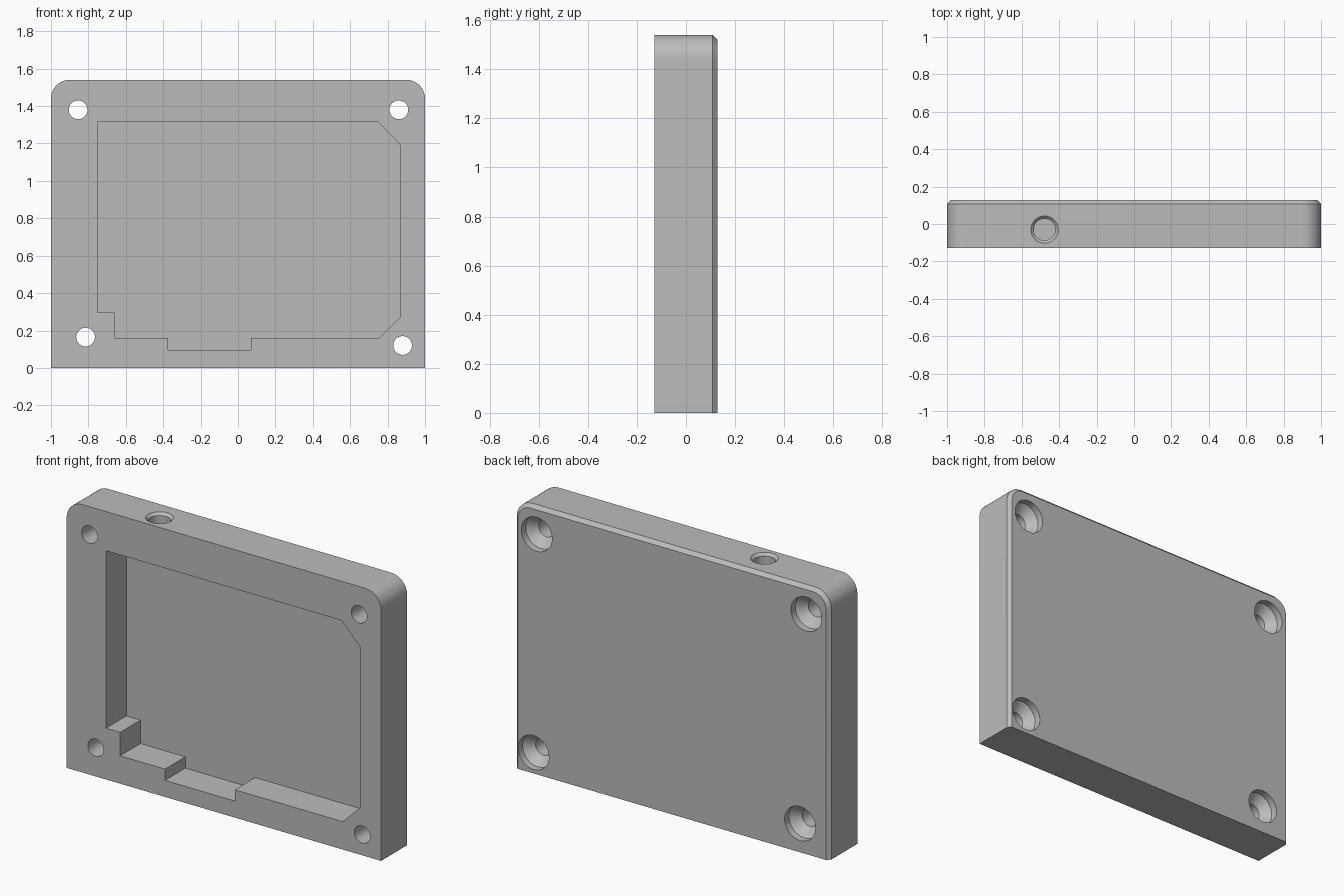
import bpy, bmesh, math
from mathutils import Matrix

if "Cube" in bpy.data.objects:
    bpy.data.objects.remove(bpy.data.objects["Cube"], do_unlink=True)

HALF, HEIGHT, CORNER = 0.128, 1.54, 0.1

grey = bpy.data.materials.new("plain grey")
grey.use_nodes = True
grey.diffuse_color = (0.5, 0.5, 0.5, 1)
grey.node_tree.nodes["Principled BSDF"].inputs["Base Color"].default_value = (0.5, 0.5, 0.5, 1)


def loft(name, rings, matrix=Matrix()):
    """Closed solid through equal-length rings of 3D points."""
    bm = bmesh.new()
    loops = [[bm.verts.new(matrix @ v) for v in map(lambda p: Matrix.Translation(p).translation, ring)]
             for ring in rings]
    for a, b in zip(loops, loops[1:]):
        for i in range(len(a)):
            j = (i + 1) % len(a)
            bm.faces.new((a[i], a[j], b[j], b[i]))
    bm.faces.new(loops[0][::-1])
    bm.faces.new(loops[-1])
    bmesh.ops.recalc_face_normals(bm, faces=bm.faces)
    mesh = bpy.data.meshes.new(name)
    bm.to_mesh(mesh)
    bm.free()
    mesh.materials.append(grey)
    obj = bpy.data.objects.new(name, mesh)
    bpy.context.collection.objects.link(obj)
    return obj


def lathe(name, profile, matrix, sides=48):
    """Turned solid about z from (radius, height) pairs."""
    angles = [2 * math.pi * i / sides for i in range(sides)]
    return loft(name, [[(r * math.cos(a), r * math.sin(a), h) for a in angles]
                       for r, h in profile], matrix)


def outline(y, inset):
    """Plate outline with square bottom and rounded top corners."""
    pts = [(-1 + inset, y, 0), (1 - inset, y, 0)]
    r, steps = CORNER - inset, 12
    for side, start in ((1, 0), (-1, 90)):
        for i in range(steps + 1):
            a = math.radians(start + 90 * i / steps)
            pts.append((side * (1 - CORNER) + r * math.cos(a), y,
                        HEIGHT - CORNER + r * math.sin(a)))
    return pts


def cut(target, cutter):
    cutter.hide_render = True
    mod = target.modifiers.new("cut", "BOOLEAN")
    mod.operation, mod.solver, mod.object = "DIFFERENCE", "EXACT", cutter
    bpy.context.view_layer.objects.active = target
    bpy.ops.object.modifier_apply(modifier=mod.name)
    bpy.data.objects.remove(cutter, do_unlink=True)


# Plate, chamfered round the back on the sides and top
body = loft("case_body", [outline(-HALF, 0), outline(HALF - 0.02, 0), outline(HALF, 0.02)])

# Stepped pocket open to the front
pocket = [(-0.75, 1.315), (0.75, 1.315), (0.865, 1.195), (0.865, 0.27), (0.755, 0.16),
          (0.07, 0.16), (0.07, 0.095), (-0.375, 0.095), (-0.375, 0.16),
          (-0.66, 0.16), (-0.66, 0.295), (-0.75, 0.295)]
cut(body, loft("pocket_cutter", [[(x, y, z) for x, z in pocket] for y in (-0.3, 0.057)]))

# Countersunk screw holes, heads at the back
screw = [(0.05, -0.3), (0.05, HALF - 0.09), (0.098, HALF - 0.04), (0.098, 0.3)]
for x, z in ((-0.855, 1.38), (0.86, 1.38), (-0.815, 0.165), (0.88, 0.12)):
    to_back = Matrix.Translation((x, 0, z)) @ Matrix.Rotation(-math.pi / 2, 4, "X")
    cut(body, lathe("screw_cutter", screw, to_back))

# Chamfered port through the top wall into the pocket
port = [(0.058, 1.2), (0.058, HEIGHT - 0.015), (0.073, HEIGHT), (0.073, HEIGHT + 0.1)]
cut(body, lathe("port_cutter", port, Matrix.Translation((-0.478, -0.03, 0))))

# Smooth curves, sharp edges
bpy.ops.object.select_all(action="DESELECT")
body.select_set(True)
bpy.context.view_layer.objects.active = body
bpy.ops.object.shade_smooth_by_angle(angle=math.radians(25))
